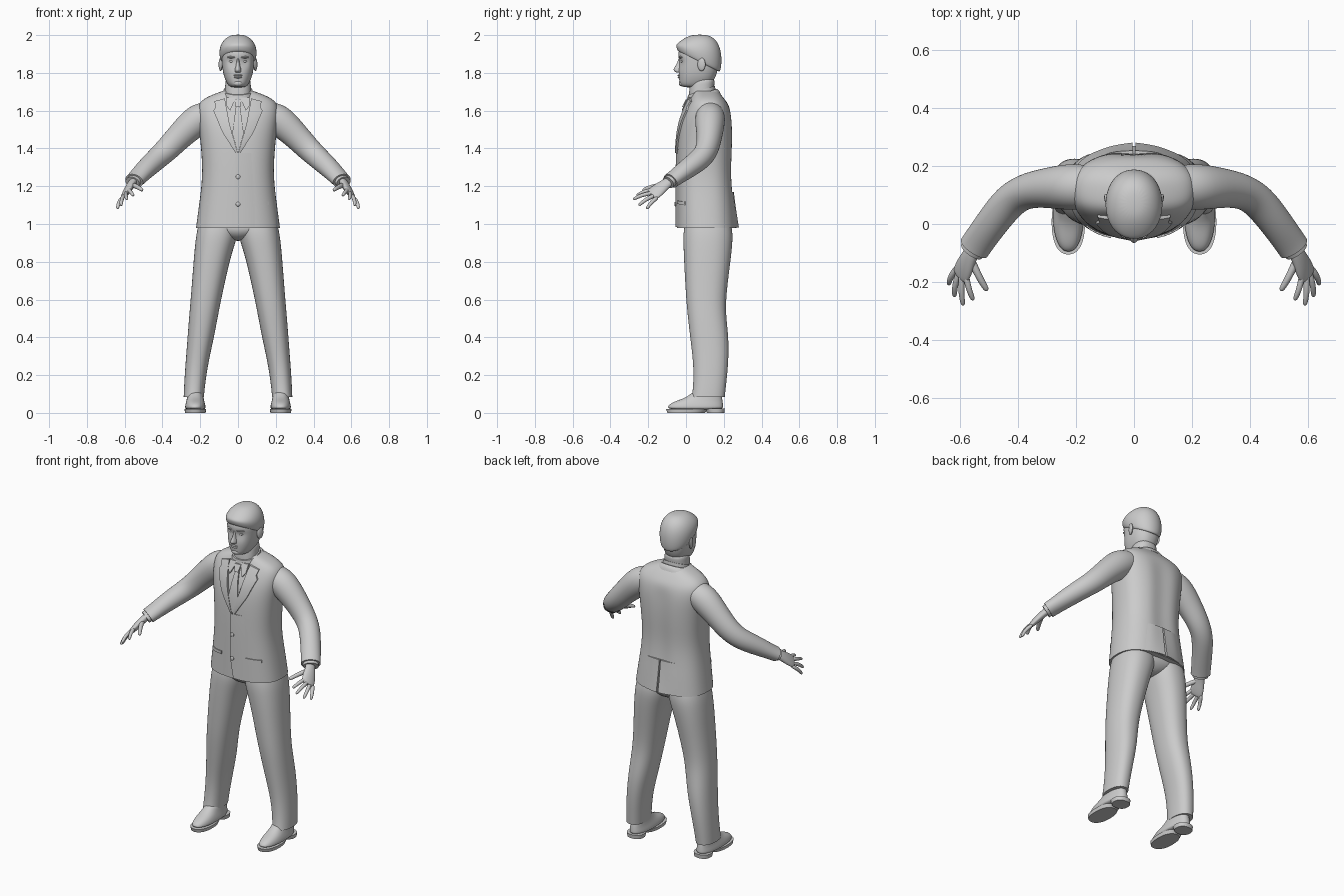
import bpy, bmesh, math
from mathutils import Vector, Matrix
from mathutils.bvhtree import BVHTree

if "Cube" in bpy.data.objects:
    bpy.data.objects.remove(bpy.data.objects["Cube"])

# One plain grey material
grey = bpy.data.materials.new("plain_grey")
grey.use_nodes = True
colour = (0.6, 0.6, 0.6, 1)
grey.diffuse_color = colour
grey.node_tree.nodes["Principled BSDF"].inputs["Base Color"].default_value = colour


def finish(name, bm, mirror=False, subdivide=0):
    """Turn a bmesh into a named, smooth object."""
    bmesh.ops.recalc_face_normals(bm, faces=bm.faces[:])
    mesh = bpy.data.meshes.new(name)
    bm.to_mesh(mesh)
    bm.free()
    mesh.materials.append(grey)
    obj = bpy.data.objects.new(name, mesh)
    bpy.context.scene.collection.objects.link(obj)
    if mirror:
        obj.modifiers.new("mirror", 'MIRROR').use_mirror_merge = False
    if subdivide:
        sub = obj.modifiers.new("smooth", 'SUBSURF')
        sub.levels = sub.render_levels = subdivide
    return obj


def skin(name, rings, mirror=False, crisp=False, adjust=None, subdivide=2):
    """Bridge rings of points into a closed, subdivided body."""
    bm = bmesh.new()
    loops = [[bm.verts.new(p) for p in ring] for ring in rings]
    n = len(loops[0])
    for low, high in zip(loops, loops[1:]):
        for i in range(n):
            j = (i + 1) % n
            bm.faces.new((low[i], low[j], high[j], high[i])).smooth = True
    caps = [bm.faces.new(loops[0][::-1]), bm.faces.new(loops[-1])]
    crease = bm.edges.layers.float.new("crease_edge")
    for cap in caps:
        cap.smooth = not crisp
        for edge in cap.edges:
            edge[crease] = 1.0 if crisp else 0.0
    if adjust:
        for v in bm.verts:
            adjust(v.co)
    return finish(name, bm, mirror, subdivide)


def power(value, n):
    return math.copysign(abs(value) ** (2 / n), value)


def stack(name, sections, x=0, n=2.3, sides=24, **options):
    """Horizontal rings: height, front y, back y, half width, optional tilt and x."""
    rings = []
    for z, front, back, half, *extra in sections:
        tilt = extra[0] if extra else 0
        cx = extra[1] if len(extra) > 1 else x
        ring = []
        for i in range(sides):
            a = math.tau * i / sides
            dy = (back - front) / 2 * power(math.sin(a), n)
            ring.append((cx + half * power(math.cos(a), n), (front + back) / 2 + dy, z + tilt * dy))
        rings.append(ring)
    return skin(name, rings, **options)


def tube(name, points, side=(0, 0, 1), sides=16, **options):
    """Rings across a path: x, y, z, radius along side, radius across it."""
    centres = [Vector(p[:3]) for p in points]
    rings = []
    for i, (c, p) in enumerate(zip(centres, points)):
        along = (centres[min(i + 1, len(points) - 1)] - centres[max(i - 1, 0)]).normalized()
        u = Vector(side)
        u = (u - along * u.dot(along)).normalized()
        w = along.cross(u)
        angles = [math.tau * k / sides for k in range(sides)]
        rings.append([c + u * p[3] * math.cos(a) + w * p[4] * math.sin(a) for a in angles])
    return skin(name, rings, mirror=True, **options)


def ball(name, place, size, mirror=False, turn=0):
    bm = bmesh.new()
    matrix = Matrix.LocRotScale(Vector(place), Matrix.Rotation(turn, 3, 'Z'), Vector(size))
    bmesh.ops.create_uvsphere(bm, u_segments=20, v_segments=12, radius=1, matrix=matrix)
    for f in bm.faces:
        f.smooth = True
    return finish(name, bm, mirror)


# Jacket body with a shallow groove down the spine
def spine(co):
    if abs(co.x) < 0.01 and co.y > 0.15 and 1.05 < co.z < 1.6:
        co.y -= 0.015

jacket = stack("jacket_body", [
    (.98, -.05, .27, .224), (1.1, -.05, .26, .208), (1.25, -.05, .243, .188),
    (1.38, -.048, .25, .195), (1.48, -.042, .252, .205), (1.56, -.026, .248, .216),
    (1.62, 0, .234, .217), (1.655, .018, .21, .195), (1.68, .03, .19, .15),
    (1.705, .04, .165, .08)], n=2.5, crisp=True, adjust=spine)
bpy.context.view_layer.update()
surface = BVHTree.FromObject(jacket, bpy.context.evaluated_depsgraph_get())


def sample(points, t):
    t *= len(points) - 1
    i = min(int(t), len(points) - 2)
    return Vector(points[i]).lerp(Vector(points[i + 1]), t - i)


def panel(name, left, right, lift, lift_right=None, face=-1, mirror=False, rows=18, cols=6):
    """Cloth piece laid on the jacket between two (x, z) edges."""
    lift_right = lift if lift_right is None else lift_right
    bm = bmesh.new()
    grid = []
    for r in range(rows + 1):
        a, b = sample(left, r / rows), sample(right, r / rows)
        line = []
        for c in range(cols + 1):
            x, z = a.lerp(b, c / cols)
            hit = surface.ray_cast(Vector((x, face, z)), Vector((0, -face, 0)))[0]
            y = hit.y if hit else 0.06
            line.append(bm.verts.new((x, y + face * (lift + (lift_right - lift) * c / cols), z)))
        grid.append(line)
    for low, high in zip(grid, grid[1:]):
        for c in range(cols):
            bm.faces.new((low[c], low[c + 1], high[c + 1], high[c]))
    border = [e for e in bm.edges if e.is_boundary]
    skirt = bmesh.ops.extrude_edge_only(bm, edges=border)["geom"]
    bmesh.ops.translate(bm, vec=(0, -face * (max(lift, lift_right) + .003), 0),
                        verts=[v for v in skirt if isinstance(v, bmesh.types.BMVert)])
    obj = finish(name, bm, mirror)
    bpy.ops.object.select_all(action='DESELECT')
    bpy.context.view_layer.objects.active = obj
    obj.select_set(True)
    bpy.ops.object.shade_smooth_by_angle(angle=math.radians(45))
    return obj


# Shirt front, tie, lapels and jacket details
panel("shirt_front", [(-.07, 1.66), (0, 1.385)], [(.07, 1.66), (.004, 1.385)], .003)
panel("shirt_collar_wing", [(.01, 1.67), (.042, 1.6)], [(.062, 1.67), (.06, 1.625)], .017, mirror=True)
panel("tie_knot", [(-.02, 1.66), (-.012, 1.62)], [(.02, 1.66), (.012, 1.62)], .022)
panel("tie_blade", [(-.011, 1.625), (-.03, 1.48), (-.004, 1.385)],
      [(.011, 1.625), (.03, 1.48), (.004, 1.385)], .011)
panel("lapel", [(.07, 1.665), (.045, 1.53), (.002, 1.375)],
      [(.125, 1.65), (.118, 1.62), (.13, 1.6), (.085, 1.49), (.012, 1.375)], .013, .009, mirror=True)
panel("front_overlap", [(-.014, 1.375), (-.014, 1.1), (.006, .985)],
      [(.07, 1.375), (.09, 1.1), (.09, .985)], .007, 0)
panel("pocket_flap", [(.08, 1.125), (.08, 1.108)], [(.165, 1.118), (.165, 1.1)], .006, mirror=True, rows=4)
panel("back_vent_flap", [(.004, 1.17), (.006, .982)], [(.1, 1.17), (.13, .982)], .012, 0, face=1, mirror=True)
for z in (1.25, 1.105):
    ball("jacket_button", (0, -.057, z), (.012, .005, .012))

# Collars and neck
stack("jacket_collar", [(1.655, -.002, .185, .118, .35), (1.675, .002, .178, .105, .35),
                        (1.69, .012, .165, .088, .35)], crisp=True)
stack("shirt_collar", [(1.66, .002, .16, .084, .35), (1.708, .01, .154, .077, .35)], crisp=True)
stack("neck", [(1.62, .012, .15, .074), (1.7, .016, .148, .07), (1.74, .02, .15, .068),
               (1.78, .03, .155, .066)])


# Head with eye sockets pressed in
def sockets(co):
    if co.y < 0 and .015 < abs(co.x) < .055 and 1.855 < co.z < 1.87:
        co.y += .012

stack("head", [(1.722, -.012, .1, .036), (1.735, -.032, .125, .052), (1.755, -.036, .145, .064),
               (1.785, -.039, .16, .076), (1.82, -.04, .17, .083), (1.862, -.038, .174, .087),
               (1.885, -.043, .174, .088), (1.92, -.04, .172, .086), (1.96, -.015, .15, .07)],
      adjust=sockets)
stack("nose", [(1.885, -.04, 0, .008), (1.86, -.044, 0, .009), (1.835, -.058, 0, .012),
               (1.817, -.07, 0, .018), (1.806, -.062, 0, .018), (1.8, -.045, 0, .012)], n=2, sides=12)
stack("hair", [(1.862, -.03, .165, .078, -.5), (1.858, -.045, .18, .09, -.5),
               (1.885, -.053, .188, .098, -.45), (1.92, -.052, .19, .1, -.25),
               (1.955, -.038, .178, .09, -.08), (1.985, -.008, .15, .066), (2.003, .035, .11, .03)], n=2.1)
ball("upper_lip", (0, -.036, 1.787), (.024, .009, .005))
ball("lower_lip", (0, -.035, 1.777), (.02, .009, .006))
ball("chin", (0, -.022, 1.745), (.026, .016, .016))
ball("eye", (.033, -.014, 1.861), (.015, .014, .009), mirror=True)
ball("eyebrow", (.035, -.027, 1.883), (.024, .011, .006), mirror=True, turn=.25)
ball("ear", (.092, .082, 1.845), (.009, .022, .035), mirror=True, turn=-.3)

# Sleeves and shirt cuffs
tube("sleeve", [(.13, .128, 1.59, .065, .07), (.21, .128, 1.56, .09, .085), (.3, .125, 1.475, .073, .07),
                (.375, .115, 1.395, .067, .062), (.43, .08, 1.345, .06, .062), (.485, .01, 1.295, .054, .058),
                (.535, -.06, 1.243, .043, .056), (.55, -.082, 1.228, .042, .056)], crisp=True)
tube("shirt_cuff", [(.535, -.06, 1.243, .034, .044), (.559, -.094, 1.22, .034, .044)], crisp=True)

# Hands: palm, four fingers and a thumb
across = (.037, .03, -.04)
tube("palm", [(.545, -.075, 1.234, .028, .022), (.565, -.108, 1.212, .031, .021),
              (.582, -.145, 1.183, .041, .02), (.596, -.175, 1.158, .042, .015),
              (.6, -.185, 1.152, .034, .01)], side=across)
fingers = {
    "index_finger": ((.577, -.178, 1.178), (.553, -.262, 1.15)),
    "middle_finger": ((.592, -.18, 1.162), (.588, -.28, 1.13)),
    "ring_finger": ((.604, -.172, 1.147), (.618, -.25, 1.098)),
    "little_finger": ((.613, -.156, 1.135), (.638, -.208, 1.08)),
    "thumb": ((.562, -.115, 1.205), (.505, -.23, 1.178))}
for name, (base, tip) in fingers.items():
    base, tip = Vector(base), Vector(tip)
    thick = .014 if name == "thumb" else .0115
    path = []
    for t, scale in ((-.15, .9), (.25, 1), (.6, .9), (.9, .8), (1, .5)):
        p = base.lerp(tip, t) + Vector((.005, 0, .008)) * math.sin(math.pi * max(t, 0))
        path.append((*p, thick * scale, thick * scale))
    tube(name, path, side=across, sides=10)

# Trousers: seat and legs, given by inner and outer x at each height
stack("trouser_seat", [(1.03, 0, .235, .19), (.97, -.012, .245, .19), (.935, .01, .22, .1),
                       (.91, .05, .18, .03)])
legs = [(1.03, 0, .2, 0, .23), (.96, -.004, .22, -.016, .25), (.88, .02, .229, -.014, .245),
        (.8, .045, .236, -.011, .236), (.6, .089, .251, 0, .21), (.5, .108, .26, .01, .214),
        (.38, .131, .269, .024, .228), (.25, .16, .279, .04, .224), (.14, .175, .286, .038, .212),
        (.085, .18, .288, .03, .206)]
stack("trouser_leg", [(z, f, b, (o - i) / 2, 0, (o + i) / 2) for z, i, o, f, b in legs],
      mirror=True, crisp=True)

# Shoes
stack("shoe_upper", [(.015, -.098, .198, .054), (.035, -.098, .198, .055), (.052, -.08, .196, .051),
                     (.066, -.045, .194, .047), (.085, .01, .19, .043), (.13, .055, .18, .038)],
      x=.226, mirror=True)
stack("shoe_sole", [(0, -.1, .1, .055), (.02, -.106, .12, .058)], x=.226, mirror=True, crisp=True)
stack("shoe_heel", [(0, .11, .203, .05), (.024, .1, .206, .053)], x=.226, mirror=True, crisp=True)
